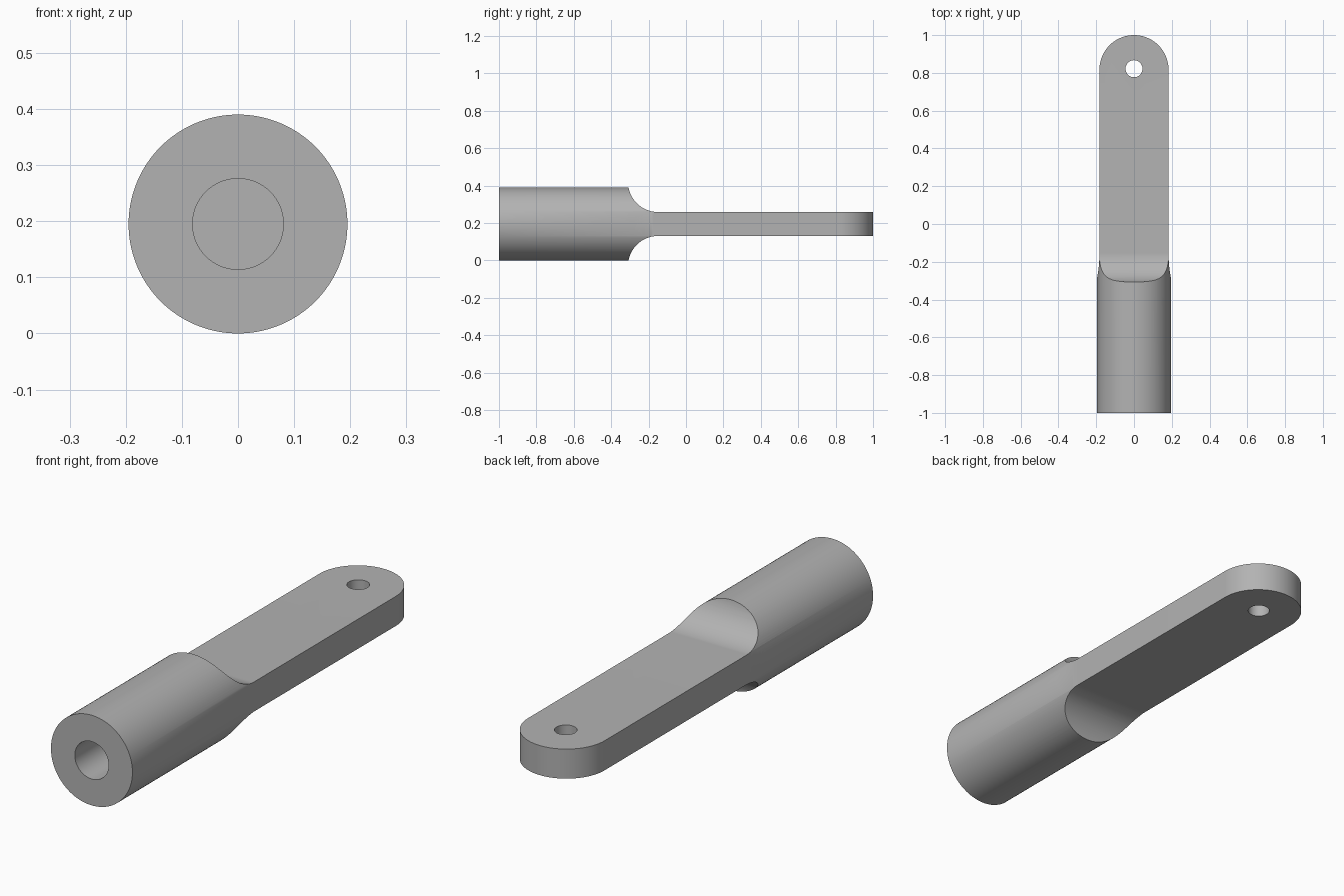
import bpy, bmesh, math
from mathutils import Vector

if "Cube" in bpy.data.objects:
    bpy.data.objects.remove(bpy.data.objects["Cube"])

R = 0.195      # round shank radius, also its axis height
H = 0.064      # half thickness of the flat blade
W = 0.183      # half width of the flat blade
F = 0.16       # fillet radius between shank and blade

steel = bpy.data.materials.new("plain_grey")
steel.diffuse_color = (0.45, 0.45, 0.45, 1)
steel.use_nodes = True
steel.node_tree.nodes["Principled BSDF"].inputs["Base Color"].default_value = steel.diffuse_color


def prism(name, points, direction):
    """Extrude a closed outline along a direction."""
    bm = bmesh.new()
    face = bm.faces.new([bm.verts.new(p) for p in points])
    new = bmesh.ops.extrude_face_region(bm, geom=[face])["geom"]
    bmesh.ops.translate(bm, vec=Vector(direction),
                        verts=[v for v in new if isinstance(v, bmesh.types.BMVert)])
    bmesh.ops.recalc_face_normals(bm, faces=bm.faces)
    mesh = bpy.data.meshes.new(name)
    bm.to_mesh(mesh)
    bm.free()
    mesh.materials.append(steel)
    obj = bpy.data.objects.new(name, mesh)
    bpy.context.collection.objects.link(obj)
    return obj


def circle(n, r, place):
    return [place(r * math.cos(math.tau * i / n), r * math.sin(math.tau * i / n)) for i in range(n)]


def mirrored(half):
    """Close an outline given one side as (y, offset) pairs."""
    return half + [(y, -o) for y, o in reversed(half) if o > 1e-6]


# Round bar over the full length
body = prism("rod_end", circle(128, R, lambda a, b: (a, -1, R + b)), (0, 2, 0))

# Side outline: full height shank, concave fillet, thin blade
side = [(-1.1, 0.24), (-0.15 - F, 0.24)]
side += [(-0.15 - F * math.cos(t), H + F - F * math.sin(t))
         for t in [math.radians(90 * i / 24) for i in range(25)]]
side += [(1.1, H)]
side_form = prism("side_form", [(-0.3, y, R + z) for y, z in mirrored(side)], (0.6, 0, 0))

# Top outline: wide shank, slight taper, blade with round tip
top = [(-1.1, 0.25), (-0.30, 0.25)]
top += [(-0.16 - 0.13 * s, W + 0.0135 * s * s) for s in [1 - i / 10 for i in range(11)]]
top += [(1 - W + W * math.sin(t), W * math.cos(t))
        for t in [math.radians(90 * i / 32) for i in range(33)]]
top_form = prism("top_form", [(x, y, -0.1) for y, x in mirrored(top)], (0, 0, 0.6))

# Pin hole in the blade and blind bore in the shank
pin_hole = prism("pin_hole", circle(48, 0.045, lambda a, b: (a, 0.822 + b, -0.1)), (0, 0, 0.6))
bore = prism("bore", circle(64, 0.081, lambda a, b: (a, -1.1, R + b)), (0, 0.65, 0))

for cutter, mode in ((side_form, 'INTERSECT'), (top_form, 'INTERSECT'),
                     (pin_hole, 'DIFFERENCE'), (bore, 'DIFFERENCE')):
    mod = body.modifiers.new(cutter.name, 'BOOLEAN')
    mod.operation, mod.object, mod.solver = mode, cutter, 'EXACT'
    cutter.hide_render = True

# Bake the cuts, drop the cutters, smooth the curved faces
bpy.context.view_layer.objects.active = body
body.select_set(True)
for mod in list(body.modifiers):
    bpy.ops.object.modifier_apply(modifier=mod.name)
for cutter in (side_form, top_form, pin_hole, bore):
    bpy.data.objects.remove(cutter)
bpy.ops.object.shade_smooth_by_angle(angle=math.radians(25))
